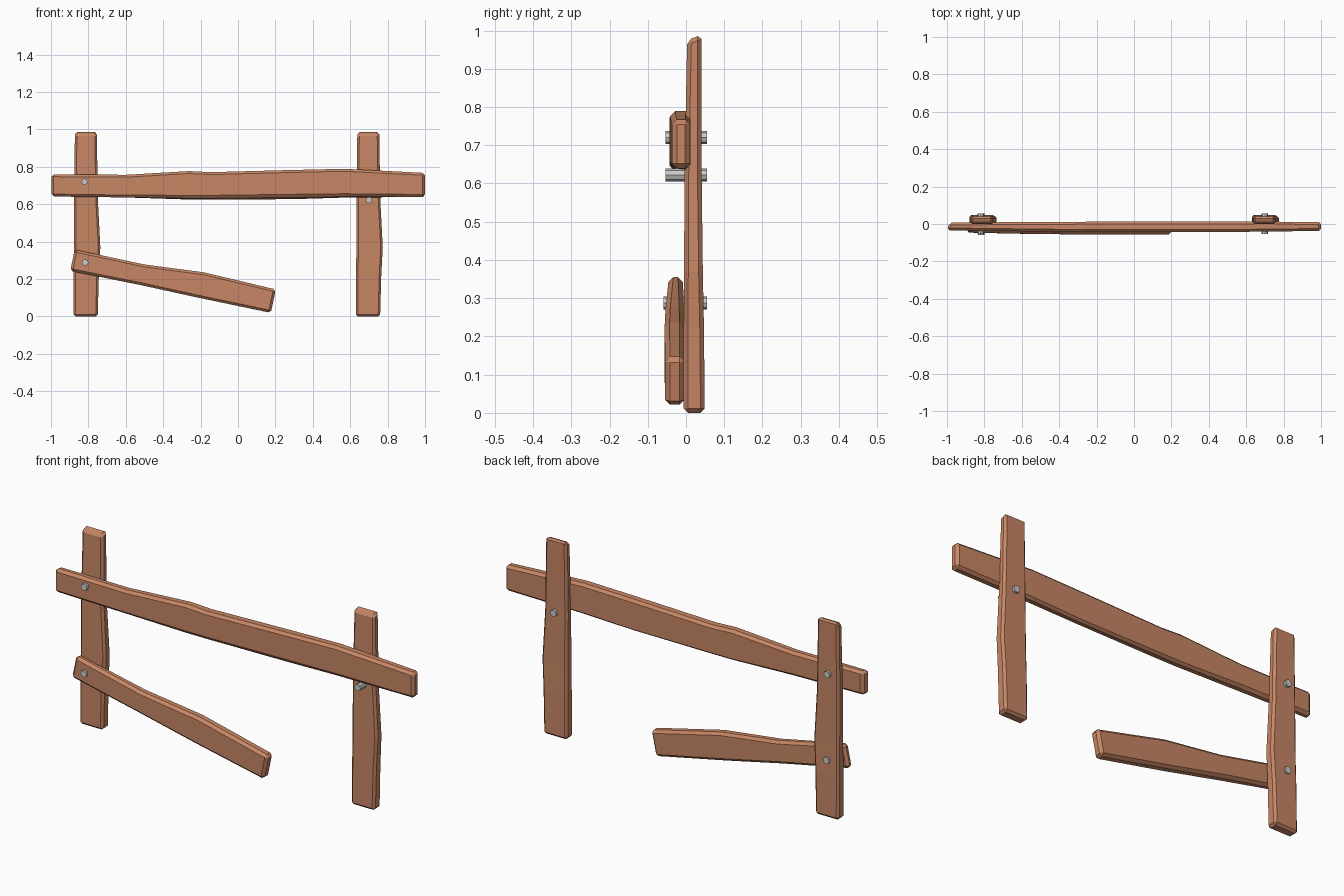
import bpy, bmesh, math
from mathutils import Vector

if "Cube" in bpy.data.objects:
    bpy.data.objects.remove(bpy.data.objects["Cube"])

wood = bpy.data.materials.new("wood")
wood.diffuse_color = (0.57, 0.24, 0.13, 1)
wood.use_nodes = True
wood.node_tree.nodes["Principled BSDF"].inputs["Base Color"].default_value = wood.diffuse_color


def plank(name, start, along, across, stations, bevel=0.013):
    """Loft a worn board. Station: (distance, low, high, front y, back y,
    shift of the back edge along the board, drop of the back lower edge)."""
    start, along, across = Vector(start), Vector(along), Vector(across)
    bm = bmesh.new()
    rings = []
    for d, lo, hi, yf, yb, skew, drop in stations:
        corners = [(d, lo, yf), (d, hi, yf), (d + skew, hi, yb), (d + skew, lo - drop, yb)]
        rings.append([bm.verts.new(start + along * a + across * w + Vector((0, y, 0)))
                      for a, w, y in corners])
    for a, b in zip(rings, rings[1:]):
        for i in range(4):
            j = (i + 1) % 4
            bm.faces.new((a[i], a[j], b[j], b[i]))
    bm.faces.new(rings[0])
    bm.faces.new(rings[-1])
    bmesh.ops.recalc_face_normals(bm, faces=bm.faces)
    mesh = bpy.data.meshes.new(name)
    bm.to_mesh(mesh)
    bm.free()
    mesh.materials.append(wood)
    obj = bpy.data.objects.new(name, mesh)
    bpy.context.collection.objects.link(obj)
    mod = obj.modifiers.new("worn_edges", 'BEVEL')
    mod.width = bevel
    mod.segments = 1
    mod.limit_method = 'ANGLE'
    mod.angle_limit = math.radians(40)
    return obj


# Upright posts
for name, x in (("left_post", -0.815), ("right_post", 0.695)):
    plank(name, (x, 0, 0), (0, 0, 1), (1, 0, 0), [
        (0.0, -0.065, 0.065, -0.006, 0.049, 0.0, 0),
        (0.22, -0.064, 0.071, -0.006, 0.047, 0, 0),
        (0.37, -0.062, 0.079, -0.005, 0.044, 0, 0),
        (0.62, -0.062, 0.066, -0.004, 0.041, 0, 0),
        (0.975, -0.057, 0.060, 0.003, 0.041, 0.014, 0),
    ], 0.011)

# Top rail, bowed and slightly twisted
plank("top_rail", (0, 0, 0), (1, 0, 0), (0, 0, 1), [
    (-1.0, 0.641, 0.760, -0.034, 0.008, 0.014, 0.0),
    (-0.60, 0.636, 0.757, -0.039, 0.010, 0, 0.0),
    (-0.26, 0.634, 0.777, -0.043, 0.012, 0, 0.012),
    (-0.15, 0.634, 0.771, -0.043, 0.013, 0, 0.012),
    (0.30, 0.640, 0.783, -0.043, 0.013, 0, 0.017),
    (0.57, 0.643, 0.789, -0.042, 0.013, 0, 0.010),
    (1.0, 0.639, 0.767, -0.037, 0.011, 0, 0.0),
])

# Fallen lower rail, sloping down from the left post
ang = math.radians(-11.8)
plank("fallen_rail", (-0.897, 0, 0.243), (math.cos(ang), 0, math.sin(ang)),
      (-math.sin(ang), 0, math.cos(ang)), [
    (0.0, 0.0, 0.117, -0.046, -0.008, 0, 0),
    (0.38, 0.003, 0.115, -0.054, -0.005, 0, 0.0),
    (0.70, 0.0, 0.139, -0.056, -0.004, 0, 0.0),
    (1.096, 0.0, 0.128, -0.055, -0.004, 0, 0),
])

# Bolts through the boards
for name, x, z in (("top_left_bolt", -0.82, 0.72), ("top_right_bolt", 0.70, 0.622),
                   ("lower_bolt", -0.817, 0.288)):
    y0, y1 = (-0.059 if name == "lower_bolt" else -0.053), 0.055
    bpy.ops.mesh.primitive_cylinder_add(vertices=8, radius=0.017, depth=y1 - y0,
                                        location=(x, (y0 + y1) / 2, z),
                                        rotation=(math.pi / 2, 0, 0))
    bpy.context.object.name = name
